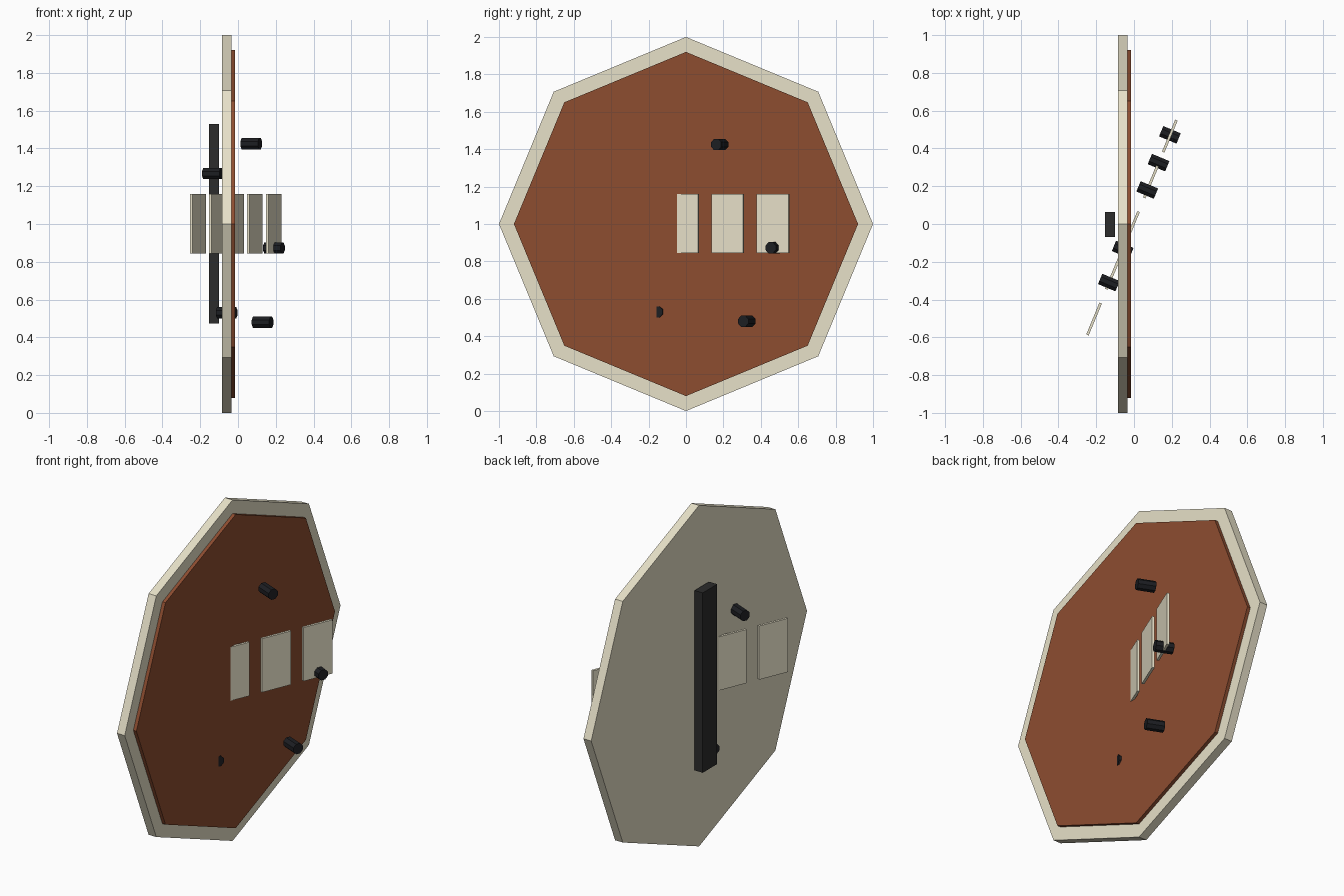
import bpy
from math import radians, sin, cos
from mathutils import Matrix

if "Cube" in bpy.data.objects:
    bpy.data.objects.remove(bpy.data.objects["Cube"])

TILT = radians(-22.5)  # panels and bolts are turned about z


def material(name, rgb):
    m = bpy.data.materials.new(name)
    m.diffuse_color = (*rgb, 1)
    m.use_nodes = True
    m.node_tree.nodes["Principled BSDF"].inputs["Base Color"].default_value = m.diffuse_color
    return m


cream = material("cream", (0.80, 0.75, 0.58))
rust = material("rust", (0.27, 0.075, 0.03))
black = material("black", (0.012, 0.013, 0.016))
charcoal = material("charcoal", (0.025, 0.025, 0.025))


def finish(name, mat):
    ob = bpy.context.object
    ob.name = name
    ob.data.materials.append(mat)
    return ob


def prism(name, mat, radius, length, loc, spin=0.0, turn=0.0):
    """Eight-sided prism lying along x, then turned about z."""
    bpy.ops.mesh.primitive_cylinder_add(vertices=8, radius=radius, depth=length)
    ob = finish(name, mat)
    ob.data.transform(Matrix.Rotation(radians(90), 4, 'Y') @ Matrix.Rotation(spin, 4, 'Z'))
    ob.location = loc
    ob.rotation_euler.z = turn
    return ob


def box(name, mat, size, loc, turn=0.0):
    bpy.ops.mesh.primitive_cube_add(size=1)
    ob = finish(name, mat)
    ob.data.transform(Matrix.Diagonal((*size, 1)))
    ob.location = loc
    ob.rotation_euler.z = turn
    return ob


# Octagonal sign board and its raised face
prism("backing_board", cream, 1.0, 0.05, (-0.06, 0, 1))
prism("face_panel", rust, 0.92, 0.02, (-0.025, 0, 1))

# Upright bar behind the board
box("rear_bar", charcoal, (0.053, 0.134, 1.055), (-0.127, -0.003, 1.002))

# Row of five thin panels crossing the board at an angle
for i in range(-2, 3):
    t = i * 0.262
    loc = (-0.011 - t * sin(TILT), -0.019 + t * cos(TILT), 1.002)
    box(f"cross_panel_{i + 3}", cream, (0.014, 0.183, 0.315), loc, TILT)

# Bolts, square to the row of panels
bolts = [(0.07, 0.18, 1.425), (0.19, 0.472, 0.873), (0.13, 0.325, 0.48),
         (-0.06, -0.135, 0.53), (-0.133, -0.31, 1.267)]
for i, loc in enumerate(bolts):
    prism(f"bolt_{i + 1}", black, 0.032, 0.1, loc, radians(22.5), TILT)
